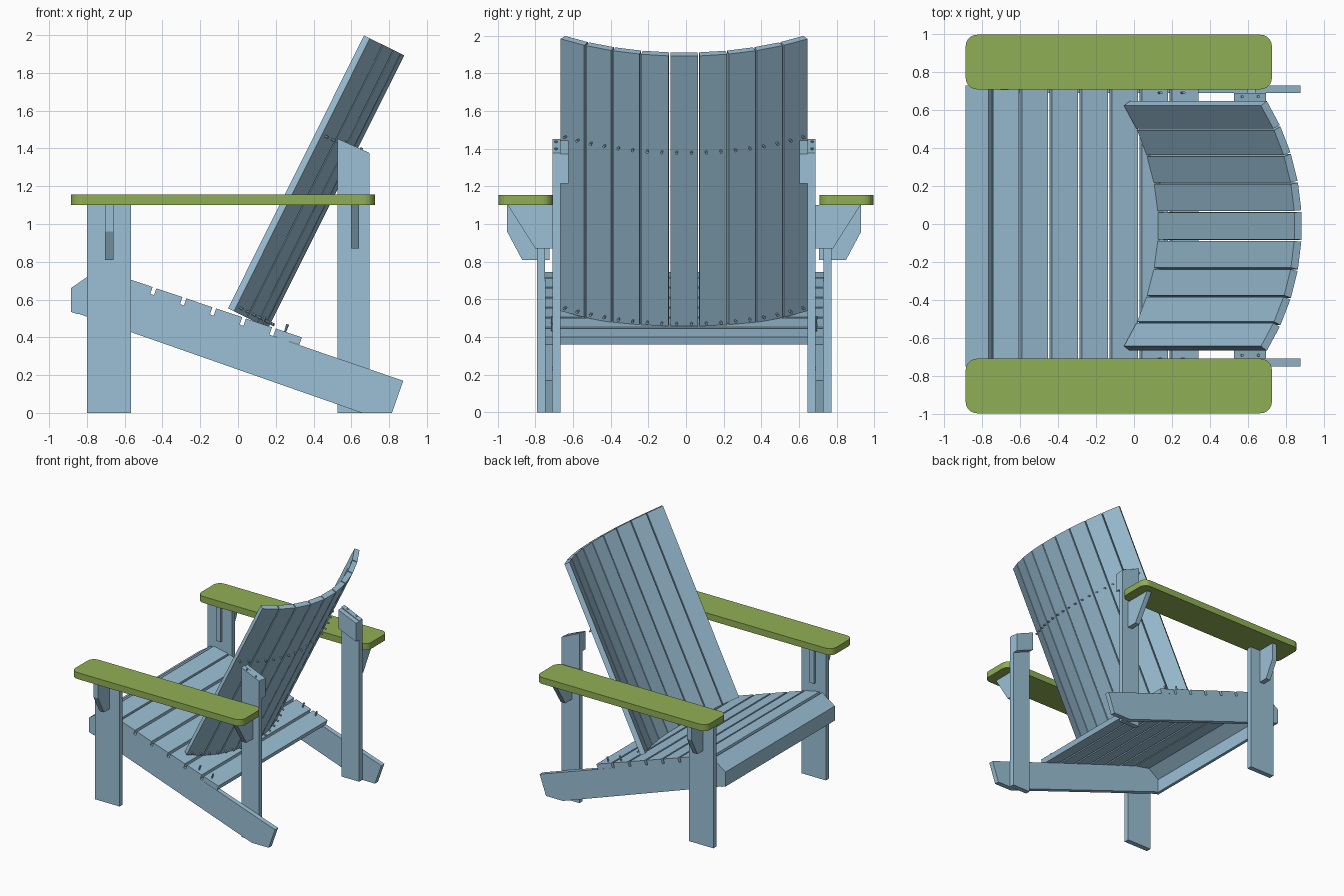
import bpy, bmesh, math
from mathutils import Vector, Matrix

if "Cube" in bpy.data.objects:
    bpy.data.objects.remove(bpy.data.objects["Cube"])

CY = -0.01  # centre line of the frame


def material(name, color):
    m = bpy.data.materials.new(name)
    m.diffuse_color = color
    m.use_nodes = True
    m.node_tree.nodes["Principled BSDF"].inputs["Base Color"].default_value = m.diffuse_color
    return m


BLUE = material("blue_paint", (0.33, 0.53, 0.67, 1))
GREEN = material("green_paint", (0.28, 0.43, 0.09, 1))


def finish(bm, name, mat=BLUE):
    bmesh.ops.recalc_face_normals(bm, faces=bm.faces)
    me = bpy.data.meshes.new(name)
    bm.to_mesh(me)
    bm.free()
    me.materials.append(mat)
    ob = bpy.data.objects.new(name, me)
    bpy.context.collection.objects.link(ob)
    return ob


def prism(name, pts, lo, hi, place, mat=BLUE, corner=0):
    """Extrude a 2D outline from lo to hi; place(a, b, h) maps to 3D."""
    bm = bmesh.new()
    rings = [[bm.verts.new(place(a, b, h)) for a, b in pts] for h in (lo, hi)]
    bm.faces.new(rings[0])
    bm.faces.new(rings[1])
    n = len(pts)
    for i in range(n):
        j = (i + 1) % n
        bm.faces.new((rings[0][i], rings[0][j], rings[1][j], rings[1][i]))
    if corner:
        edges = [bm.edges.get((p, q)) for p, q in zip(*rings)]
        bmesh.ops.bevel(bm, geom=edges, offset=corner, segments=6,
                        profile=0.5, affect='EDGES')
    return finish(bm, name, mat)


def xz(a, b, h):
    return (a, h, b)


def rect(x0, x1, z0, z1):
    return [(x0, z0), (x1, z0), (x1, z1), (x0, z1)]


def screw(name, pos, direction, length=0.03, r=0.008):
    bm = bmesh.new()
    d = Vector(direction).normalized()
    rot = d.to_track_quat('Z', 'Y').to_matrix().to_4x4()
    m = Matrix.Translation(Vector(pos)) @ rot
    bmesh.ops.create_cone(bm, cap_ends=True, segments=8, radius1=r * 0.6,
                          radius2=r, depth=length, matrix=m)
    finish(bm, name)


for side, s in (("left", -1), ("right", 1)):
    def Y(v):
        return CY + s * v

    # sloping side rail
    prism(f"{side}_rail",
          [(-0.845, 0.525), (0.655, 0), (0.815, 0), (0.875, 0.17),
           (-0.60, 0.677), (-0.75, 0.703), (-0.845, 0.645)],
          Y(0.698), Y(0.739), xz)
    # legs and posts
    prism(f"{side}_front_leg", rect(-0.80, -0.567, 0, 1.1),
          Y(0.739), Y(0.782), xz)
    prism(f"{side}_back_post",
          [(0.527, 0), (0.695, 0), (0.695, 1.377), (0.527, 1.452)],
          Y(0.656), Y(0.698), xz)
    prism(f"{side}_post_block",
          [(0.527, 1.285), (0.695, 1.215), (0.695, 1.372), (0.527, 1.443)],
          Y(0.613), Y(0.656), xz)

    # arm brackets
    def yz(a, b, h):
        return (h, Y(a), b)
    prism(f"{side}_front_bracket",
          [(0.715, 0.81), (0.86, 0.81), (0.94, 0.96), (0.94, 1.1), (0.715, 1.1)],
          -0.703, -0.66, yz)
    prism(f"{side}_back_bracket",
          [(0.698, 0.87), (0.79, 0.87), (0.936, 1.1), (0.698, 1.1)],
          0.597, 0.64, yz)
    # armrest
    prism(f"{side}_armrest",
          [(-0.885, s * 0.708), (0.725, s * 0.708),
           (0.725, s * 0.995), (-0.885, s * 0.995)],
          1.1, 1.155, lambda a, b, h: (a, b, h), GREEN, corner=0.06)
    # screws on posts and seat
    for x in (0.565, 0.65):
        screw(f"{side}_post_screw", (x, Y(0.68), 1.445 - 0.446 * (x - 0.527)),
              (0.41, 0, 0.91))
    for x in (0.135, 0.255):
        screw(f"{side}_seat_screw", (x, Y(0.70), 0.706 - 0.34 * (x + 0.57) + 0.02),
              (0.32, 0, 0.95), 0.05)

# seat slats
W0, W1 = CY - 0.739, CY + 0.739


def slat(name, x0, z0, x1, z1, t=0.042):
    d = Vector((x1 - x0, z1 - z0)).normalized()
    n = Vector((d.y, -d.x)) * t
    prism(name, [(x0, z0), (x1, z1), (x1 + n.x, z1 + n.y), (x0 + n.x, z0 + n.y)],
          W0, W1, xz)


def top_z(x):
    return 0.706 - 0.337 * (x + 0.57)


for i in range(6):
    x0 = -0.59 + i * 0.158
    slat(f"seat_slat_{i + 1}", x0, top_z(x0), x0 + 0.138, top_z(x0 + 0.138))
slat("seat_slat_front", -0.74, 0.745, -0.605, 0.717)
slat("seat_nose_slat", -0.885, 0.66, -0.765, 0.743)
prism("front_apron", [(-0.885, 0.535), (-0.845, 0.522), (-0.845, 0.65), (-0.885, 0.66)],
      W0, W1, xz)

# curved backrest: flat slats placed on an arc, tilted back
TILT = math.radians(26.5)
U = Vector((math.sin(TILT), 0, math.cos(TILT)))
N = Vector((math.cos(TILT), 0, -math.sin(TILT)))
BASE = Vector((-0.055, CY, 0.555))
R, T, STEP, LENGTH = 1.108, 0.042, math.radians(7.78), 1.614
DROP = R * math.cos(4.5 * STEP)


def on_arc(ang, r, h):
    return BASE + N * (r * math.cos(ang) - DROP) + Vector((0, r * math.sin(ang), 0)) + U * h


for i in range(-4, 5):
    c, half = i * STEP, STEP / 2 - 0.004

    def place(a, b, h):
        return on_arc(a, b, h)
    prism(f"back_slat_{i + 5}",
          [(c - half, R), (c + half, R), (c + half, R + T), (c - half, R + T)],
          0, LENGTH, place)
    # screw pairs on the back face
    out = N * math.cos(c) + Vector((0, math.sin(c), 0))
    for h in (0.03, 1.045):
        for k in (-0.25, 0.25):
            screw("back_screw", on_arc(c + k * STEP, R + T + 0.005, h), out, 0.03)
